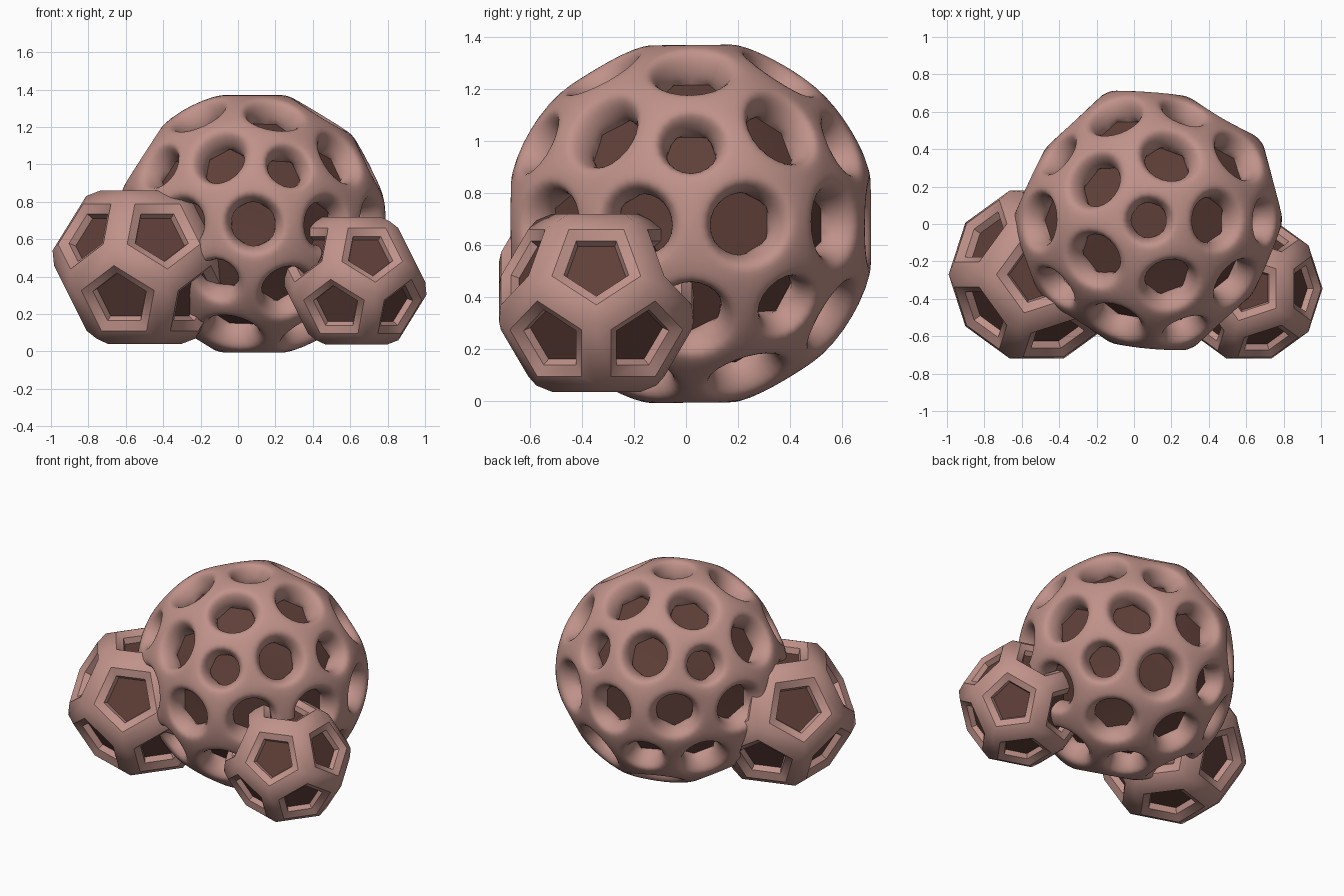
import bpy, bmesh, math
from mathutils import Vector

if "Cube" in bpy.data.objects:
    bpy.data.objects.remove(bpy.data.objects["Cube"])


def material(name, colour):
    m = bpy.data.materials.new(name)
    m.diffuse_color = (*colour, 1)
    m.use_nodes = True
    m.node_tree.nodes["Principled BSDF"].inputs["Base Color"].default_value = m.diffuse_color
    return m


SHELL = material("dusty_rose", (0.53, 0.29, 0.255))
FLOOR = material("dark_brown", (0.115, 0.05, 0.04))


def uneven(p, dents):
    """Scale a point by soft dents and bumps (azimuth in degrees, amount)."""
    if not dents or p.length == 0:
        return p
    az = math.degrees(math.atan2(p.y, p.x))
    level = 1 - (p.z / p.length) ** 2
    k = 0
    for a, amount in dents:
        d = (az - a + 180) % 360 - 180
        k += amount * math.exp(-(d / 18) ** 2)
    return p * (1 + k * level)


def cage(name, centre, radius, divisions, rings, levels, dents=()):
    """Cage dual to an icosphere; every face becomes a recessed window.
    rings: (inset fraction, distance along the face normal / radius)."""
    ico = bmesh.new()
    bmesh.ops.create_icosphere(ico, subdivisions=divisions, radius=1)
    bm = bmesh.new()
    edge_crease = bm.edges.layers.float.new("crease_edge")
    vert_crease = bm.verts.layers.float.new("crease_vert")
    corner = {f.index: bm.verts.new(f.calc_center_median().normalized() * radius)
              for f in ico.faces}

    for v in ico.verts:
        n = v.co.normalized()
        side = n.orthogonal().normalized()
        up = n.cross(side)

        # corners in order around the window
        def angle(f):
            c = f.calc_center_median()
            return math.atan2(c.dot(up), c.dot(side))
        loop = [corner[f.index] for f in sorted(v.link_faces, key=angle)]
        flat = [c.co - n * c.co.dot(n) for c in loop]

        # rounded strut, wall, then the dark floor
        for inset, depth in rings:
            inner = [bm.verts.new(p * (1 - inset) + n * depth * radius) for p in flat]
            for i in range(len(loop)):
                j = (i + 1) % len(loop)
                bm.faces.new((loop[i], loop[j], inner[j], inner[i]))
            loop = inner
        for c in loop:
            c[vert_crease] = 1.0
        floor = bm.faces.new(loop)
        floor.material_index = 1
        for e in floor.edges:
            e[edge_crease] = 1.0

    for v in bm.verts:
        v.co = uneven(v.co, dents)
    mesh = bpy.data.meshes.new(name)
    bm.to_mesh(mesh)
    bm.free()
    ico.free()
    mesh.materials.append(SHELL)
    mesh.materials.append(FLOOR)
    ob = bpy.data.objects.new(name, mesh)
    ob.location = Vector(centre)
    bpy.context.collection.objects.link(ob)
    bpy.context.view_layer.objects.active = ob
    ob.select_set(True)
    if levels:
        sub = ob.modifiers.new("rounding", 'SUBSURF')
        sub.levels = sub.render_levels = levels
        bpy.ops.object.modifier_apply(modifier=sub.name)
    bpy.ops.object.shade_smooth_by_angle(angle=math.radians(40))
    ob.select_set(False)


# large cage of pentagons and hexagons, slightly uneven around its waist
cage("large_cage", (0.08, 0.02, 0.682), 0.725, 2,
     [(0.24, 0.95), (0.42, 0.87), (0.48, 0.77)], 2,
     [(31, 0.04), (63, -0.04), (140, -0.06), (-40, -0.05), (-117, -0.055),
      (188, 0.025), (-82, 0.025), (100, 0.02)])

# two small twelve-sided cages with faceted struts, same proportions
small = [(0.26, 0.855), (0.46, 0.80), (0.50, 0.72)]
cage("left_small_cage", (-0.52, -0.27, 0.45), 0.48, 1, small, 0)
cage("right_small_cage", (0.615, -0.345, 0.378), 0.40, 1, small, 0)
